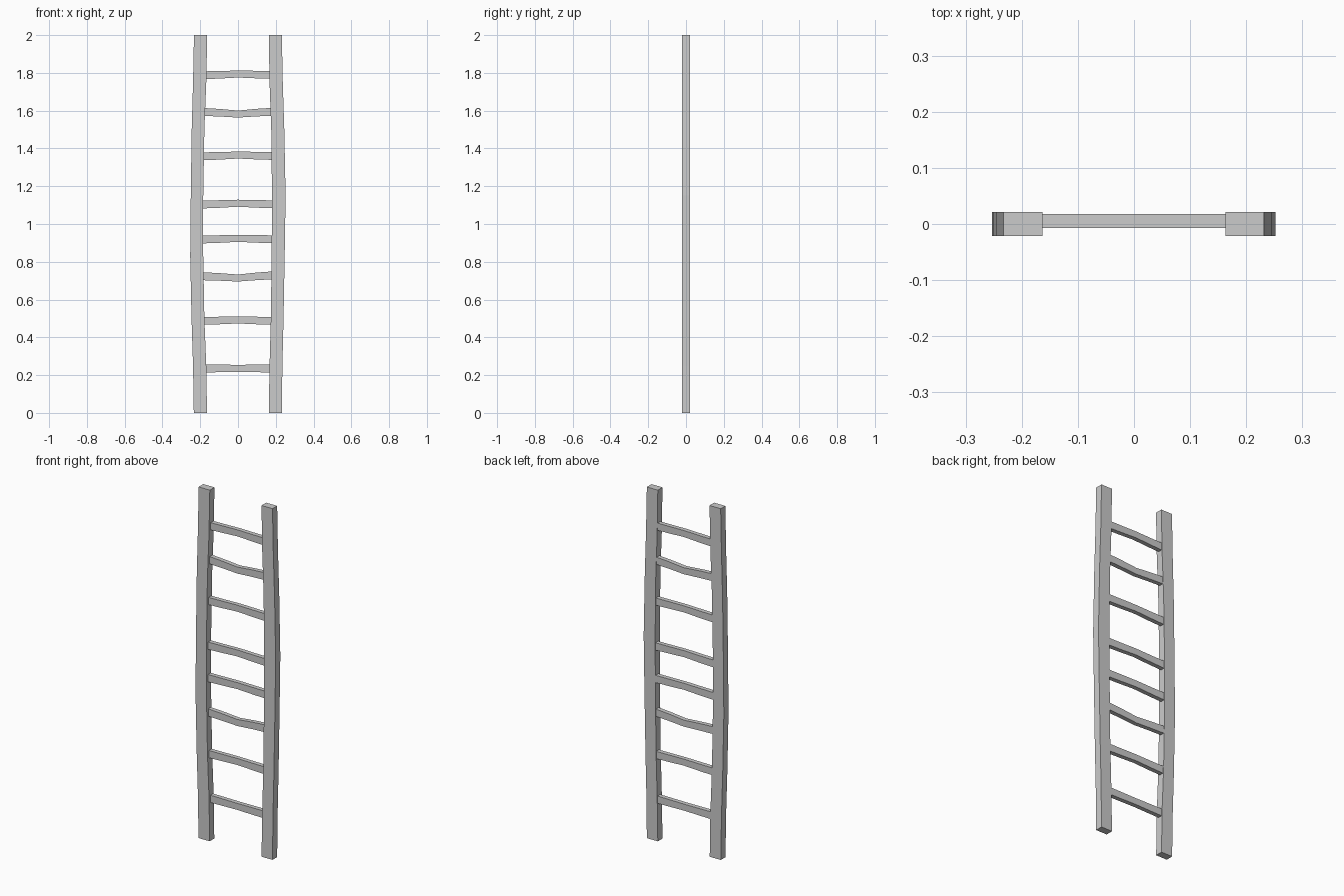
import bpy, bmesh

if "Cube" in bpy.data.objects:
    bpy.data.objects.remove(bpy.data.objects["Cube"])


def sweep(name, sections):
    """Skin a bar through a list of four-cornered sections."""
    bm = bmesh.new()
    rings = [[bm.verts.new(p) for p in s] for s in sections]
    for a, b in zip(rings, rings[1:]):
        for i in range(4):
            j = (i + 1) % 4
            bm.faces.new((a[i], a[j], b[j], b[i]))
    bm.faces.new(rings[0])
    bm.faces.new(rings[-1])
    bmesh.ops.recalc_face_normals(bm, faces=bm.faces)
    mesh = bpy.data.meshes.new(name)
    bm.to_mesh(mesh)
    bm.free()
    obj = bpy.data.objects.new(name, mesh)
    bpy.context.collection.objects.link(obj)
    return obj


# Side rails: (height, inner edge, outer edge), bowed outwards
left = [(0, .164, .234), (.25, .168, .238), (.5, .178, .246), (.83, .184, .253),
        (1.15, .184, .250), (1.5, .178, .245), (1.75, .168, .238), (2, .163, .233)]
right = [(0, .163, .232), (.25, .167, .235), (.5, .174, .241), (.83, .178, .247),
         (1.15, .180, .252), (1.5, .176, .245), (1.75, .167, .237), (2, .163, .232)]
D = .021
for name, side, rail in (("left_rail", -1, left), ("right_rail", 1, right)):
    sweep(name, [[(side * a, -D, z), (side * b, -D, z),
                  (side * b, D, z), (side * a, D, z)] for z, a, b in rail])

# Rungs: height at left, middle and right, slightly warped
rungs = [(.235, .236, .235), (.487, .492, .487), (.724, .714, .729), (.918, .924, .919),
         (1.103, 1.110, 1.104), (1.358, 1.365, 1.360), (1.594, 1.582, 1.595),
         (1.787, 1.794, 1.789)]
Y0, Y1 = -.007, .018
for n, (zl, zm, zr) in enumerate(rungs, 1):
    stations = [(-.2, zl, .021), (-.1, zl * .6 + zm * .4, .020), (0, zm, .0185),
                (.1, zr * .6 + zm * .4, .020), (.2, zr, .021)]
    sweep(f"rung_{n}", [[(x, Y0, z - h), (x, Y1, z - h), (x, Y1, z + h), (x, Y0, z + h)]
                        for x, z, h in stations])
